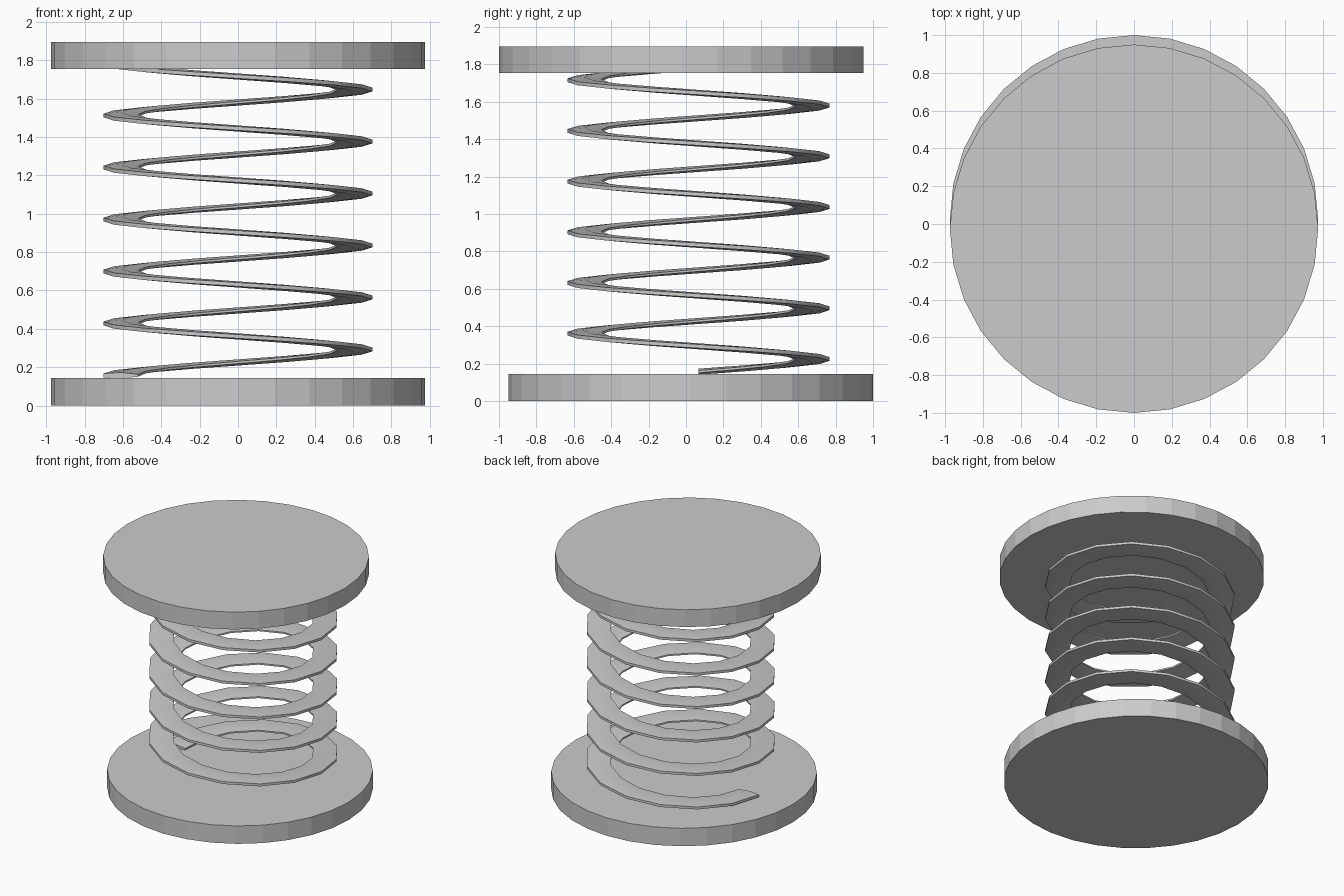
import bpy, bmesh, math

cube = bpy.data.objects.get("Cube")
if cube:
    bpy.data.objects.remove(cube, do_unlink=True)

# One plain grey for every part
grey = bpy.data.materials.new("plain_grey")
grey.use_nodes = True
colour = (0.6, 0.6, 0.6, 1)
grey.diffuse_color = colour
for node in grey.node_tree.nodes:
    if node.type == 'BSDF_PRINCIPLED':
        node.inputs["Base Color"].default_value = colour


def plate(name, y, bottom, height):
    """Flat-sided round end plate."""
    bpy.ops.mesh.primitive_cylinder_add(
        vertices=32, radius=0.975, depth=height,
        location=(0, y, bottom + height / 2))
    obj = bpy.context.object
    obj.name = name
    obj.data.materials.append(grey)


def coil(name, profile, centre_y, start_z, pitch, turns, steps):
    """Sweep a closed (radius, height) profile up a left-handed helix."""
    bm = bmesh.new()
    rings = []
    for i in range(turns * steps + 1):
        a = math.pi - math.tau * i / steps
        z = start_z + pitch * i / steps
        rings.append([bm.verts.new((r * math.cos(a), centre_y + r * math.sin(a), z + h))
                      for r, h in profile])
    n = len(profile)
    for low, high in zip(rings, rings[1:]):
        for j in range(n):
            k = (j + 1) % n
            bm.faces.new((low[j], low[k], high[k], high[j]))
    # End caps
    bm.faces.new(rings[0])
    bm.faces.new(rings[-1])
    bmesh.ops.recalc_face_normals(bm, faces=bm.faces)
    mesh = bpy.data.meshes.new(name)
    bm.to_mesh(mesh)
    bm.free()
    mesh.materials.append(grey)
    obj = bpy.data.objects.new(name, mesh)
    bpy.context.collection.objects.link(obj)
    bpy.ops.object.select_all(action='DESELECT')
    obj.select_set(True)
    bpy.context.view_layer.objects.active = obj
    bpy.ops.object.shade_smooth_by_angle(angle=math.radians(30))


# End plates, slightly offset from one another
plate("bottom_plate", 0.025, 0, 0.145)
plate("top_plate", -0.025, 1.755, 0.14)

# Flat spring wire, thickest in the middle
upper = [(0.70, 0.01), (0.61, 0.016), (0.52, 0.006)]
wire = upper + [(r, -h) for r, h in reversed(upper)]
coil("spring_coil", wire, 0.067, 0.157, 0.271, 6, 16)
